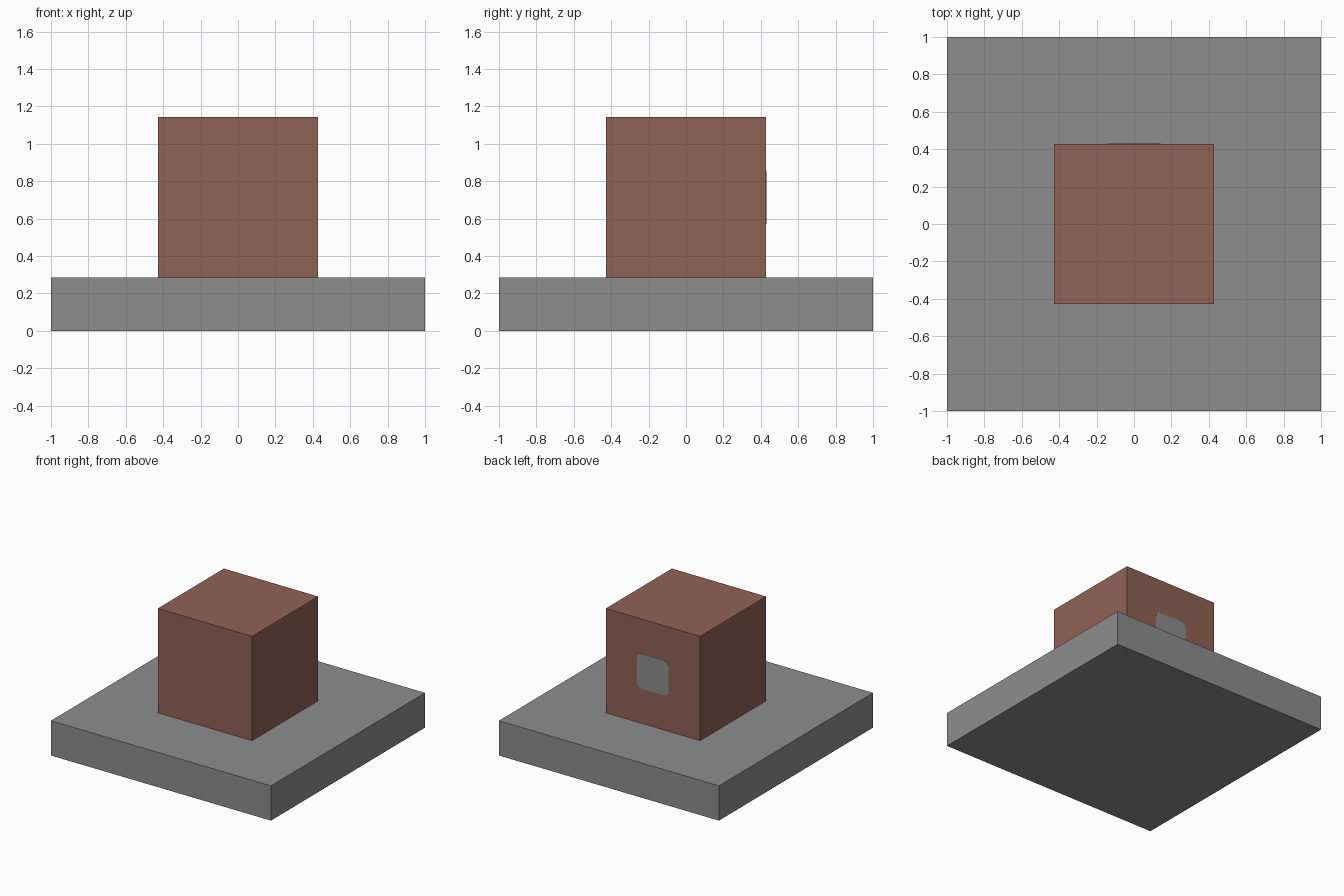
import bpy
import bmesh
from mathutils import Matrix

default_cube = bpy.data.objects.get("Cube")
if default_cube:
    bpy.data.objects.remove(default_cube, do_unlink=True)

UNIT = 2 / 7  # slab is 7 x 7 x 1 units, block is 3 units wide


def make_material(name, rgb):
    mat = bpy.data.materials.new(name)
    mat.use_nodes = True
    color = (*rgb, 1)
    mat.diffuse_color = color
    mat.node_tree.nodes["Principled BSDF"].inputs["Base Color"].default_value = color
    return mat


def make_box(name, size, center, mat, corner_radius=0):
    """Box, optionally with its y-direction edges rounded."""
    bm = bmesh.new()
    bmesh.ops.create_cube(bm, size=1, matrix=Matrix.Diagonal((*size, 1)))
    if corner_radius:
        edges = [e for e in bm.edges
                 if abs(e.verts[0].co.y - e.verts[1].co.y) > size[1] / 2]
        bmesh.ops.bevel(bm, geom=edges, offset=corner_radius, segments=6,
                        profile=0.5, affect='EDGES')
    mesh = bpy.data.meshes.new(name)
    bm.to_mesh(mesh)
    bm.free()
    mesh.materials.append(mat)
    obj = bpy.data.objects.new(name, mesh)
    obj.location = center
    bpy.context.collection.objects.link(obj)
    return obj


gray = make_material("stone gray", (0.27, 0.27, 0.27))
brown = make_material("clay brown", (0.279, 0.122, 0.093))

# Square slab on the ground
make_box("base_slab", (2, 2, UNIT), (0, 0, UNIT / 2), gray)

# Cube standing on the slab
side = 3 * UNIT
block_z = UNIT + side / 2
make_box("block", (side, side, side), (0, 0, block_z), brown)

# Thin rounded patch in the middle of the block's back
make_box("back_patch", (UNIT, 0.004, UNIT), (0, side / 2, block_z), gray,
         corner_radius=0.04)
